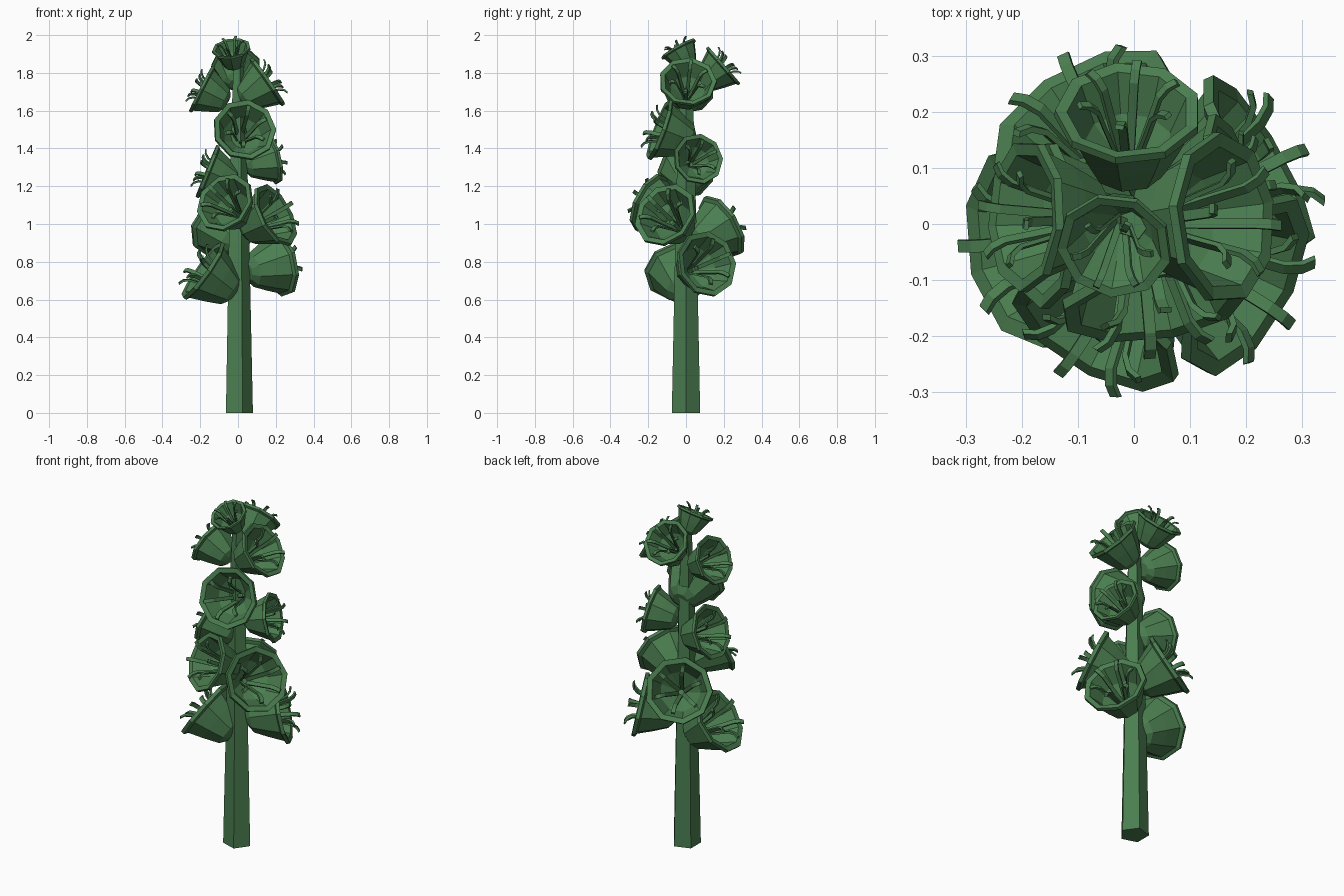
import bpy, bmesh, math
from mathutils import Vector, Matrix

if "Cube" in bpy.data.objects:
    bpy.data.objects.remove(bpy.data.objects["Cube"])

green = bpy.data.materials.new("leaf_green")
green.diffuse_color = (0.07, 0.21, 0.08, 1)
green.use_nodes = True
green.node_tree.nodes["Principled BSDF"].inputs["Base Color"].default_value = green.diffuse_color


def finish(name, bm):
    bmesh.ops.recalc_face_normals(bm, faces=bm.faces)
    me = bpy.data.meshes.new(name)
    bm.to_mesh(me)
    bm.free()
    me.materials.append(green)
    ob = bpy.data.objects.new(name, me)
    bpy.context.collection.objects.link(ob)
    return ob


def loft(bm, rings):
    """Skin a list of vertex rings, capping both ends."""
    vs = [[bm.verts.new(p) for p in ring] for ring in rings]
    n = len(vs[0])
    for a, b in zip(vs, vs[1:]):
        for i in range(n):
            j = (i + 1) % n
            bm.faces.new((a[i], a[j], b[j], b[i]))
    bm.faces.new(vs[0])
    bm.faces.new(vs[-1])


def circle(r, z, n):
    return [Vector((r * math.cos(2 * math.pi * i / n), r * math.sin(2 * math.pi * i / n), z))
            for i in range(n)]


# Tapered five-sided stalk
bm = bmesh.new()
loft(bm, [circle(r, z, 5) for r, z in ((0.079, 0), (0.06, 0.9), (0.045, 1.5), (0.028, 1.88))])
finish("stalk", bm)

# Bell profile in rim-radius units: (radius, height relative to rim), outside then inside
BELL = [(0.27, -1.15), (0.5, -1.0), (0.71, -0.56), (0.89, -0.13), (1.0, -0.08), (0.99, 0.03),
        (0.83, 0.0), (0.6, -0.55), (0.14, -0.95)]
# Stamen path: (radius, height)
STAMEN = [(0.1, -0.95), (0.34, -0.2), (0.44, 0.13), (0.56, 0.27), (0.7, 0.32)]


def flower(name, centre, az, el, r):
    bm = bmesh.new()
    loft(bm, [circle(a, h, 9) for a, h in BELL])
    # Six thin stamens curling outward past the rim
    for k in range(6):
        rot = Matrix.Rotation(math.radians(60 * k + 20), 3, 'Z')
        w, t = 0.06, 0.022
        rings = []
        for a, h in STAMEN:
            rings.append([rot @ Vector((a + s * t, q * w, h - s * t))
                          for s, q in ((-1, -1), (1, -1), (1, 1), (-1, 1))])
        loft(bm, rings)
    ob = finish(name, bm)
    a, e = math.radians(az), math.radians(el)
    axis = Vector((math.cos(a) * math.cos(e), math.sin(a) * math.cos(e), math.sin(e)))
    ob.matrix_world = (Matrix.Translation(centre) @ axis.to_track_quat('Z', 'Y').to_matrix().to_4x4()
                       @ Matrix.Scale(r, 4))


# Flowers spiralling up the stalk: rim centre, azimuth, elevation, rim radius
FLOWERS = [
    ((-0.19, -0.04, 0.755), 190, 35, 0.184),
    ((0.225, 0.11, 0.79), 30, 12, 0.178),
    ((-0.09, 0.195, 0.99), 120, 28, 0.182),
    ((0.20, -0.11, 1.05), -29, 25, 0.18),
    ((-0.07, -0.195, 1.115), 240, 24, 0.166),
    ((-0.165, 0.00, 1.28), 181, 22, 0.152),
    ((0.185, 0.065, 1.345), 18, 13, 0.138),
    ((0.035, -0.145, 1.50), -82, 20, 0.17),
    ((0.16, 0.01, 1.755), 3, 35, 0.154),
    ((-0.195, 0.015, 1.715), 178, 27, 0.137),
    ((-0.01, 0.20, 1.84), 90, 41, 0.132),
    ((-0.035, -0.04, 1.93), 255, 60, 0.104),
]
for i, f in enumerate(FLOWERS):
    flower("flower_%02d" % (i + 1), *f)
